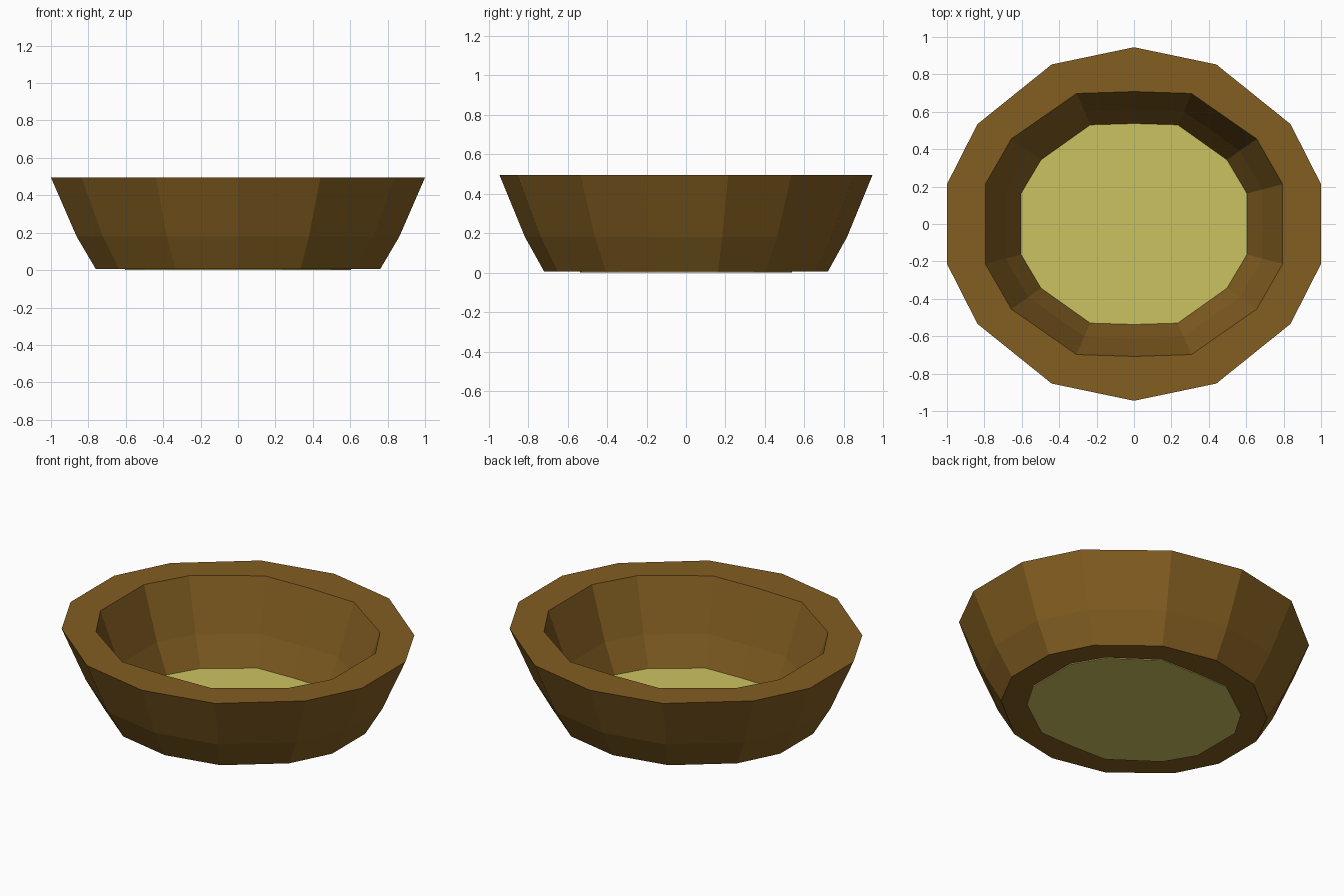
import bpy
import bmesh

cube = bpy.data.objects.get("Cube")
if cube:
    bpy.data.objects.remove(cube, do_unlink=True)


def material(name, rgb):
    mat = bpy.data.materials.new(name)
    mat.use_nodes = True
    mat.diffuse_color = (*rgb, 1)
    mat.node_tree.nodes["Principled BSDF"].inputs["Base Color"].default_value = (*rgb, 1)
    return mat


def full_outline(quarter):
    """Mirror a quarter outline, starting on the y axis, into a closed 14-sided loop."""
    right = quarter + [(x, -y) for x, y in reversed(quarter)]
    left = [(-x, y) for x, y in reversed(right[1:-1])]
    return right + left


def scaled(outline, factor):
    return [(x * factor, y * factor) for x, y in outline]


def blend(a, b, t):
    return [(p[0] + (q[0] - p[0]) * t, p[1] + (q[1] - p[1]) * t) for p, q in zip(a, b)]


def finish(name, bm, mat):
    bmesh.ops.recalc_face_normals(bm, faces=bm.faces)
    mesh = bpy.data.meshes.new(name)
    bm.to_mesh(mesh)
    bm.free()
    mesh.materials.append(mat)
    obj = bpy.data.objects.new(name, mesh)
    bpy.context.collection.objects.link(obj)
    return obj


BASE, MIDDLE, RIM = 0.005, 0.18, 0.495
outer = full_outline([(0, 0.945), (0.44, 0.853), (0.837, 0.534), (1, 0.213)])
inner = full_outline([(0, 0.708), (0.307, 0.698), (0.656, 0.455), (0.795, 0.213)])
floor = full_outline([(0, 0.537), (0.234, 0.53), (0.497, 0.343), (0.604, 0.163)])

# Bowl wall: closed ring of loops, up the outside and down the inside
section = [
    (scaled(outer, 0.76), BASE),
    (scaled(outer, 0.863), MIDDLE),
    (outer, RIM),
    (inner, RIM),
    (blend(floor, inner, 0.43), MIDDLE),
    (floor, BASE),
]
bm = bmesh.new()
loops = [[bm.verts.new((x, y, z)) for x, y in outline] for outline, z in section]
for k, loop in enumerate(loops):
    following = loops[(k + 1) % len(loops)]
    for i in range(len(loop)):
        j = (i + 1) % len(loop)
        bm.faces.new((loop[i], loop[j], following[j], following[i]))
finish("bowl_wall", bm, material("brown wood", (0.225, 0.112, 0.0152)))

# Bowl floor: thin pale plate closing the bottom
bm = bmesh.new()
bm.faces.new([bm.verts.new((x, y, 0)) for x, y in floor])
plate = bmesh.ops.extrude_face_region(bm, geom=bm.faces[:])
for v in plate["geom"]:
    if isinstance(v, bmesh.types.BMVert):
        v.co.z = BASE
finish("bowl_floor", bm, material("pale yellow green", (0.6, 0.54, 0.12)))
